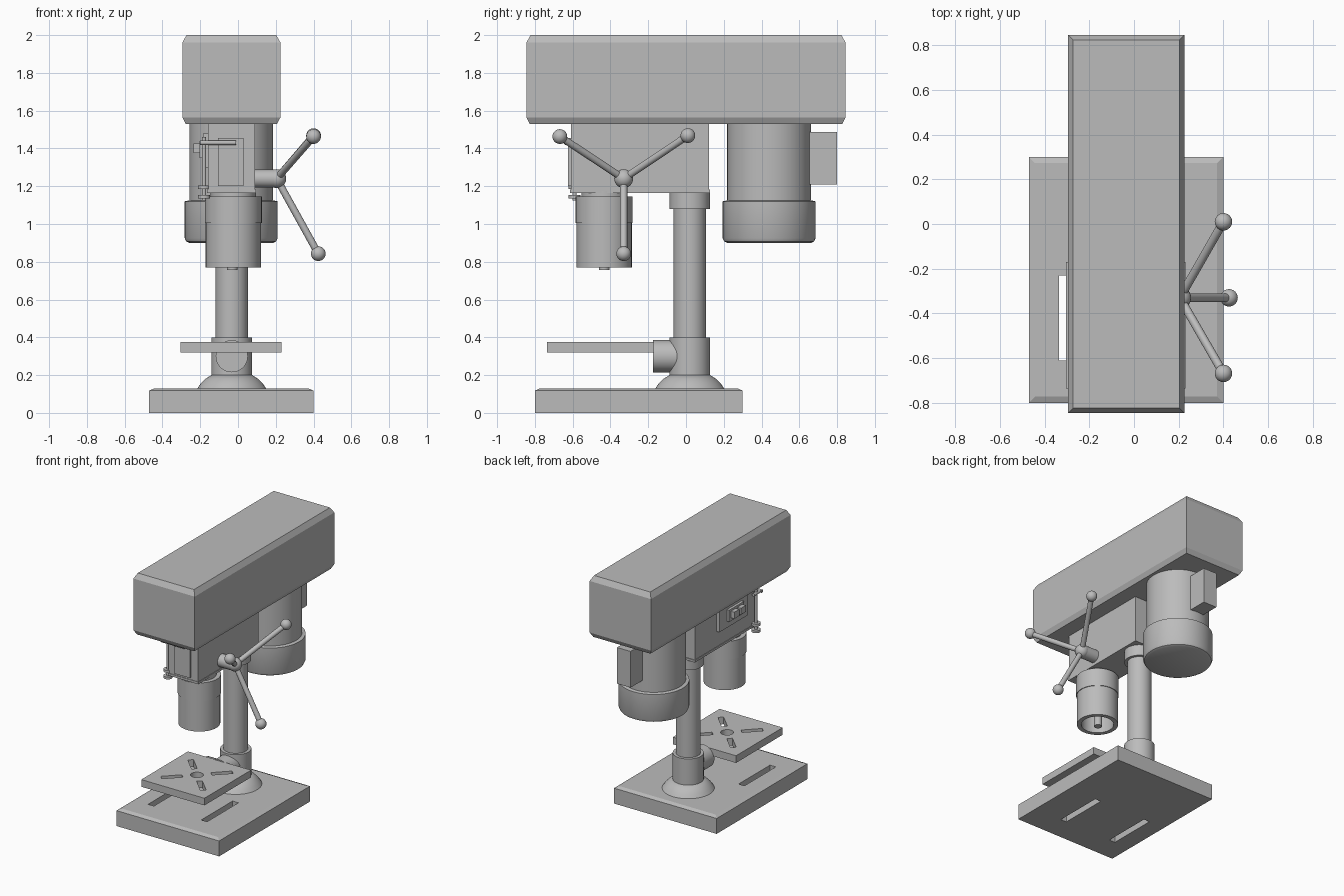
import bpy, bmesh, math
from mathutils import Vector, Matrix

cube = bpy.data.objects.get("Cube")
if cube:
    bpy.data.objects.remove(cube, do_unlink=True)

grey = bpy.data.materials.new("machine_grey")
grey.use_nodes = True
grey.diffuse_color = (0.5, 0.5, 0.5, 1)
grey.node_tree.nodes["Principled BSDF"].inputs["Base Color"].default_value = (0.5, 0.5, 0.5, 1)

CX = -0.033      # centre plane of the machine
COL_Y = 0.02     # column axis
QUILL_Y = -0.433
MOTOR_Y = 0.44


def finish(name, bm, smooth=False):
    bmesh.ops.recalc_face_normals(bm, faces=bm.faces)
    mesh = bpy.data.meshes.new(name)
    bm.to_mesh(mesh)
    bm.free()
    mesh.materials.append(grey)
    ob = bpy.data.objects.new(name, mesh)
    bpy.context.collection.objects.link(ob)
    if smooth:
        bpy.ops.object.select_all(action='DESELECT')
        ob.select_set(True)
        bpy.context.view_layer.objects.active = ob
        bpy.ops.object.shade_smooth_by_angle(angle=math.radians(35))
    return ob


def box(name, x, y, z, turn=0):
    """Box from (min, max) ranges, optionally turned about its own z axis."""
    bm = bmesh.new()
    bmesh.ops.create_cube(bm, size=1)
    size = [b - a for a, b in (x, y, z)]
    mid = [(a + b) / 2 for a, b in (x, y, z)]
    m = Matrix.Translation(mid) @ Matrix.Rotation(turn, 4, 'Z') @ Matrix.Diagonal((*size, 1))
    bm.transform(m)
    return finish(name, bm)


def tapered_box(name, x, y, levels):
    """Box lofted through (z, inset) levels, giving chamfered rims."""
    bm = bmesh.new()
    rings = []
    for z, i in levels:
        corners = ((x[0] + i, y[0] + i), (x[1] - i, y[0] + i),
                   (x[1] - i, y[1] - i), (x[0] + i, y[1] - i))
        rings.append([bm.verts.new((px, py, z)) for px, py in corners])
    for a, b in zip(rings, rings[1:]):
        for k in range(4):
            bm.faces.new((a[k], a[k - 1], b[k - 1], b[k]))
    bm.faces.new(rings[0])
    bm.faces.new(rings[-1])
    return finish(name, bm)


def lathe(name, x, y, profile, segs=48):
    """Spin a (radius, z) profile about a vertical axis."""
    bm = bmesh.new()
    verts = [bm.verts.new((r, 0, z)) for r, z in profile]
    edges = [bm.edges.new(p) for p in zip(verts, verts[1:])]
    bmesh.ops.spin(bm, geom=verts + edges, axis=(0, 0, 1), cent=(0, 0, 0),
                   angle=math.tau, steps=segs)
    bmesh.ops.remove_doubles(bm, verts=bm.verts, dist=1e-4)
    bm.transform(Matrix.Translation((x, y, 0)))
    return finish(name, bm, True)


def rod(name, start, end, radius, segs=24):
    a, b = Vector(start), Vector(end)
    bm = bmesh.new()
    bmesh.ops.create_cone(bm, cap_ends=True, segments=segs, radius1=radius,
                          radius2=radius, depth=(b - a).length)
    turn = (b - a).to_track_quat('Z', 'Y').to_matrix().to_4x4()
    bm.transform(Matrix.Translation((a + b) / 2) @ turn)
    return finish(name, bm, True)


def ball(name, centre, radius):
    bm = bmesh.new()
    bmesh.ops.create_uvsphere(bm, u_segments=24, v_segments=14, radius=radius)
    bm.transform(Matrix.Translation(centre))
    return finish(name, bm, True)


def cut(target, cutters):
    bpy.context.view_layer.objects.active = target
    for c in cutters:
        mod = target.modifiers.new("cut", 'BOOLEAN')
        mod.operation = 'DIFFERENCE'
        mod.solver = 'EXACT'
        mod.object = c
        bpy.ops.object.modifier_apply(modifier=mod.name)
        bpy.data.objects.remove(c, do_unlink=True)


# Base with two mounting slots
base = tapered_box("base", (-0.47, 0.40), (-0.80, 0.30), ((0, 0), (0.118, 0), (0.13, 0.028)))
cut(base, [box("slot_cutter", (sx - 0.025, sx + 0.025), (-0.61, -0.23), (-0.1, 0.3))
           for sx in (-0.31, 0.14)])

# Column, its flange and collars
lathe("column_flange", CX, COL_Y, ((0, 0.125), (0.185, 0.125), (0.165, 0.155), (0.14, 0.18),
                                   (0.108, 0.2), (0, 0.2)))
rod("column", (CX, COL_Y, 0.13), (CX, COL_Y, 1.3), 0.086, 48)
rod("lower_collar", (CX, COL_Y, 0.19), (CX, COL_Y, 0.40), 0.108, 48)
rod("upper_collar", (CX, COL_Y, 1.08), (CX, COL_Y, 1.18), 0.107, 48)

# Work table with centre hole and four diagonal slots
TABLE_Y = -0.45
rod("table_arm", (CX, -0.175, 0.30), (CX, COL_Y, 0.30), 0.085, 40)
table = box("table", (-0.305, 0.23), (-0.735, -0.17), (0.32, 0.375))
cutters = [rod("hole_cutter", (CX, TABLE_Y, 0.2), (CX, TABLE_Y, 0.5), 0.045)]
for sx in (-1, 1):
    for sy in (-1, 1):
        px, py = CX + sx * 0.125, TABLE_Y + sy * 0.125
        cutters.append(box("slot_cutter", (px - 0.075, px + 0.075), (py - 0.02, py + 0.02),
                           (0.2, 0.5), sx * sy * math.pi / 4))
cut(table, cutters)

# Belt housing and head
tapered_box("belt_housing", (-0.295, 0.225), (-0.845, 0.845),
            ((1.53, 0.018), (1.565, 0), (1.96, 0), (2.0, 0.022)))
box("head", (-0.16, 0.09), (-0.61, 0.122), (1.17, 1.54))
box("head_lip", (-0.164, 0.094), (-0.614, 0.128), (1.165, 1.182))
box("front_plate", (-0.105, 0.03), (-0.626, -0.60), (1.20, 1.455))

# Switch box on the right side of the head
box("switch_plate", (-0.185, -0.15), (-0.48, -0.14), (1.30, 1.48))
box("switch_frame", (-0.205, -0.17), (-0.41, -0.23), (1.35, 1.44))
for i, sy in enumerate((-0.36, -0.28)):
    box(f"switch_button_{i + 1}", (-0.235, -0.19), (sy - 0.03, sy + 0.03), (1.375, 1.425))

# Depth stop
STOP = (-0.18, -0.59)
rod("depth_rod", (*STOP, 1.125), (*STOP, 1.46), 0.011, 16)
for i, z in enumerate((1.135, 1.185)):
    rod(f"depth_nut_{i + 1}", (*STOP, z), (*STOP, z + 0.018), 0.032, 20)
rod("depth_pointer", (-0.20, -0.635, 1.43), (-0.01, -0.635, 1.43), 0.012, 16)
rod("pointer_mount", (-0.185, -0.64, 1.43), (-0.185, -0.55, 1.43), 0.012, 16)

# Quill, hollow at the bottom, with the spindle inside
lathe("quill", CX + 0.008, QUILL_Y,
      ((0, 1.175), (0.12, 1.175), (0.12, 1.145), (0.151, 1.145), (0.151, 1.005),
       (0.146, 1.005), (0.146, 0.77), (0.115, 0.77), (0.115, 0.90), (0, 0.90)))
rod("spindle", (CX + 0.003, QUILL_Y, 0.757), (CX + 0.003, QUILL_Y, 0.92), 0.028)

# Feed handle: hub, three spokes and their knobs
HUB = (0.205, -0.33, 1.24)
rod("feed_shaft", (0.08, -0.33, 1.24), HUB, 0.048, 32)
ball("feed_hub", HUB, 0.05)
for i, tip in enumerate(((0.40, 0.01, 1.468), (0.40, -0.668, 1.463), (0.425, -0.33, 0.843))):
    rod(f"feed_spoke_{i + 1}", HUB, tip, 0.019, 20)
    ball(f"feed_knob_{i + 1}", tip, 0.039)

# Motor with its terminal box
lathe("motor", CX - 0.003, MOTOR_Y,
      ((0, 0.90), (0.222, 0.90), (0.238, 0.908), (0.246, 0.925), (0.246, 1.12),
       (0.222, 1.125), (0.222, 1.54), (0, 1.54)), 64)
box("terminal_box", (-0.09, 0.025), (0.62, 0.80), (1.21, 1.487))
